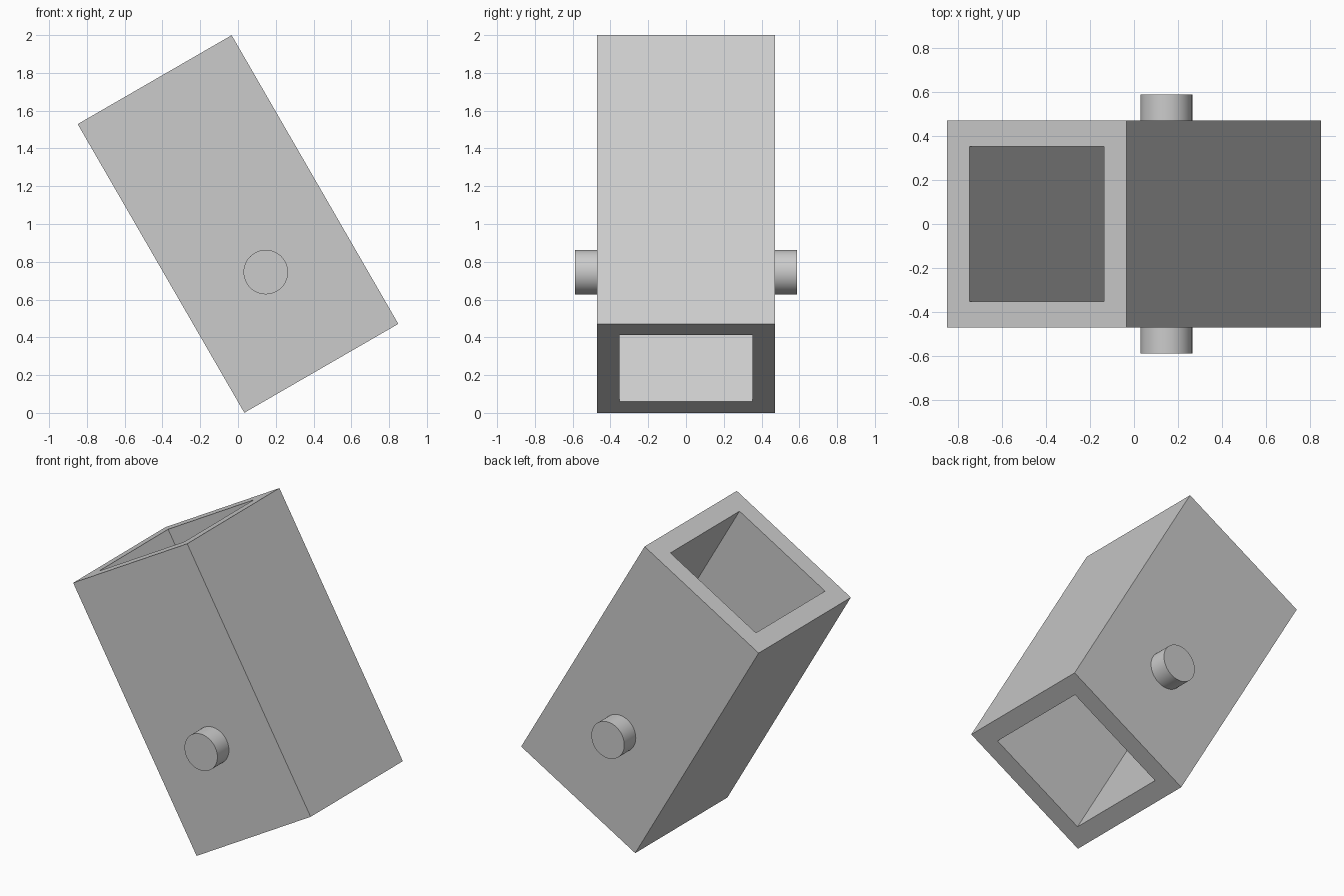
import bpy
import bmesh
from math import radians, cos, sin
from mathutils import Matrix

default = bpy.data.objects.get("Cube")
if default:
    bpy.data.objects.remove(default)

U = 2 / 17          # module: one wall thickness
TILT = radians(-30)
POSE = Matrix.Translation((0, 0, 1)) @ Matrix.Rotation(TILT, 4, "Y")

grey = bpy.data.materials.new("light_grey")
grey.use_nodes = True
colour = (0.6, 0.6, 0.6, 1)
grey.diffuse_color = colour
grey.node_tree.nodes["Principled BSDF"].inputs["Base Color"].default_value = colour


def add_object(name, bm):
    bmesh.ops.recalc_face_normals(bm, faces=bm.faces)
    bm.transform(POSE)
    mesh = bpy.data.meshes.new(name)
    bm.to_mesh(mesh)
    bm.free()
    mesh.materials.append(grey)
    obj = bpy.data.objects.new(name, mesh)
    bpy.context.collection.objects.link(obj)
    return obj


# Square tube, open at both ends
bm = bmesh.new()


def ring(half, z):
    corners = ((-1, -1), (1, -1), (1, 1), (-1, 1))
    return [bm.verts.new((x * half, y * half, z)) for x, y in corners]


outer, inner, end = 4 * U, 3 * U, 7.5 * U
loops = [ring(outer, -end), ring(outer, end), ring(inner, end), ring(inner, -end)]
for k in range(4):
    a, b = loops[k], loops[(k + 1) % 4]
    for i in range(4):
        j = (i + 1) % 4
        bm.faces.new((a[i], a[j], b[j], b[i]))
add_object("square_tube", bm)

# Round pivot pins on the front and back walls
for name, side in (("front_pin", -1), ("back_pin", 1)):
    bm = bmesh.new()
    place = Matrix.Translation((0, side * 4.25 * U, -2.5 * U)) @ Matrix.Rotation(radians(90), 4, "X")
    bmesh.ops.create_cone(bm, cap_ends=True, segments=48, radius1=U, radius2=U,
                          depth=1.5 * U, matrix=place)
    pin = add_object(name, bm)
    bpy.ops.object.select_all(action="DESELECT")
    pin.select_set(True)
    bpy.context.view_layer.objects.active = pin
    bpy.ops.object.shade_smooth_by_angle(angle=radians(40))
